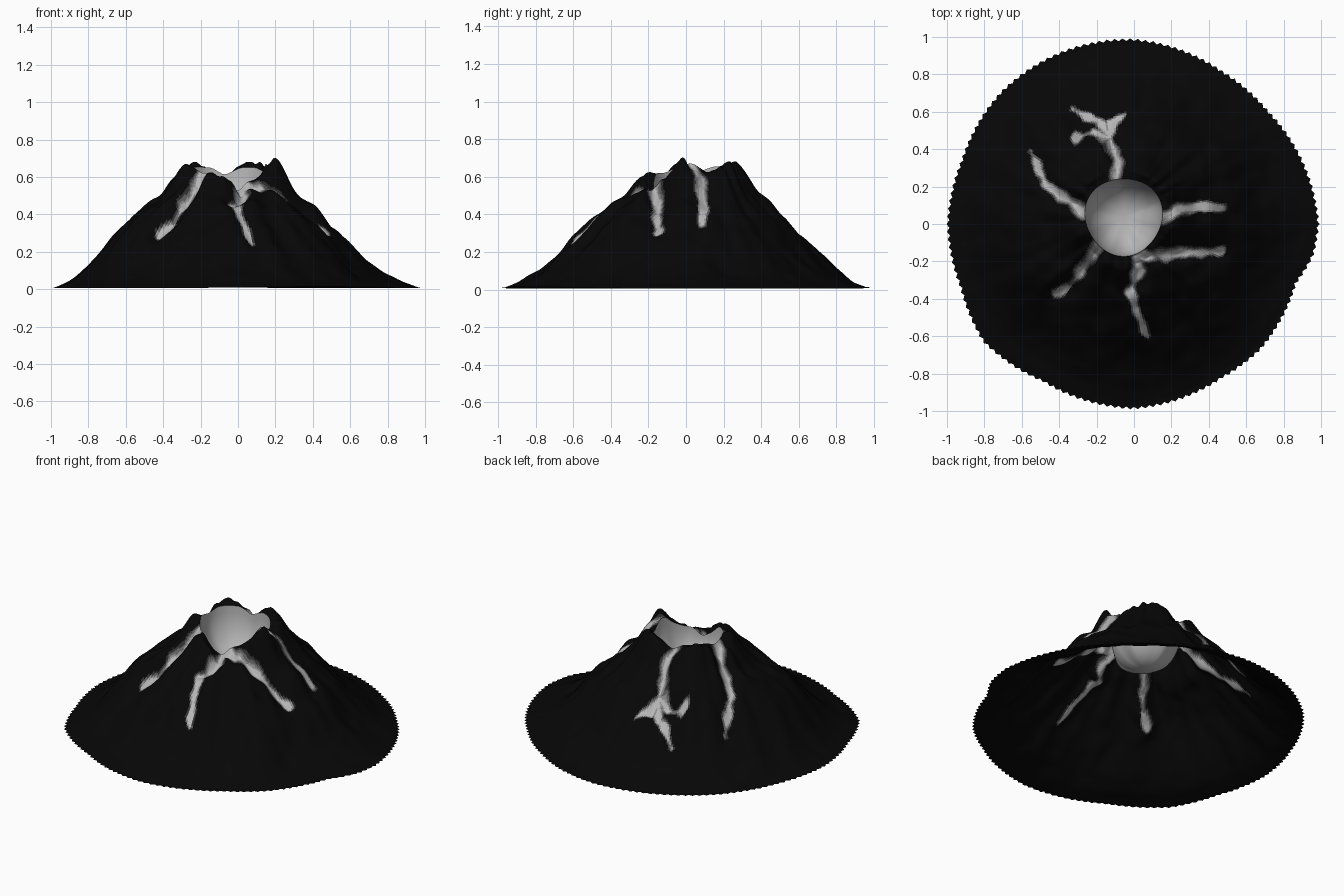
import bpy, bmesh, math
from mathutils import Vector, noise

if "Cube" in bpy.data.objects:
    bpy.data.objects.remove(bpy.data.objects["Cube"])

CX, CY = -0.055, 0.04          # crater centre
SEG, RINGS, BOWL = 300, 110, 20


def lerp_keys(keys, x):
    """Linear interpolation through (position, value) pairs."""
    for (a, va), (b, vb) in zip(keys, keys[1:]):
        if a <= x <= b:
            return va + (vb - va) * (x - a) / (b - a)
    return keys[-1][1]


# Foot outline radius and crater rim height, by angle in degrees
FOOT = [(0, .985), (20, .96), (40, .935), (60, .94), (90, .985), (110, .995), (135, 1.0),
        (160, .98), (180, .995), (200, .985), (218, 1.02), (240, .97), (270, .985),
        (300, .945), (315, .95), (340, .92), (350, .97), (360, .985)]
RIM = [(0, .67), (20, .62), (45, .65), (70, .65), (95, .61), (115, .65), (150, .655),
       (170, .63), (200, .66), (228, .62), (250, .62), (270, .55), (285, .52),
       (300, .575), (315, .585), (335, .62), (350, .67), (360, .67)]
# Flank height from rim (0) to foot (1)
FLANK = [(0, .65), (.07, .655), (.13, .59), (.2, .515), (.3, .45), (.4, .38), (.5, .298),
         (.63, .195), (.75, .11), (.87, .046), (1, .008)]
# Lava channels running down from the crater
FLOWS = [
    [(-.10, .22), (-.09, .33), (-.13, .46), (-.22, .49), (-.30, .46)],
    [(-.13, .46), (-.19, .55), (-.33, .61)],
    [(-.13, .46), (-.12, .54), (-.05, .58)],
    [(-.26, .06), (-.36, .13), (-.47, .21), (-.55, .39)],
    [(-.19, -.11), (-.26, -.22), (-.34, -.33), (-.42, -.37)],
    [(.01, -.16), (.03, -.24), (-.02, -.36), (.02, -.48), (.07, -.60)],
    [(.04, -.17), (.14, -.17), (.25, -.15), (.47, -.15)],
    [(.15, .03), (.24, .08), (.33, .09), (.47, .08)],
]
# Local swells and hollows: x, y, spread in x, spread in y, height
SWELLS = [(-.64, -.12, .14, .25, .06), (.21, -.02, .06, .06, .05),
          (-.36, -.35, .08, .08, -.03), (-.15, -.23, .06, .07, .02),
          (.72, 0, .18, .4, -.055), (.42, 0, .1, .08, .02), (.08, .25, .1, .07, .03)]


def flow_distance(x, y):
    best = 9.0
    for path in FLOWS:
        for (ax, ay), (bx, by) in zip(path, path[1:]):
            dx, dy = bx - ax, by - ay
            f = max(0, min(1, ((x - ax) * dx + (y - ay) * dy) / (dx * dx + dy * dy)))
            best = min(best, math.hypot(x - ax - f * dx, y - ay - f * dy))
    return best


def rim_point(deg):
    a = math.radians(deg)
    r = .207 + .006 * math.sin(3 * a)
    z = sum(lerp_keys(RIM, (deg + d) % 360) for d in (-4, -2, 0, 2, 4)) / 5
    return Vector((CX + r * math.cos(a), CY + r * math.sin(a), z))


def flank_point(deg, t):
    a = math.radians(deg)
    rim, foot = rim_point(deg), lerp_keys(FOOT, deg)
    if t == 1:                                   # ragged foot
        foot += .007 * (-1) ** round(deg * SEG / 360)
    x = rim.x + (foot * math.cos(a) - rim.x) * t
    y = rim.y + (foot * math.sin(a) - rim.y) * t
    z = sum(lerp_keys(FLANK, max(0, min(1, t + d))) for d in (-.02, 0, .02)) / 3
    z += (rim.z - z) * max(0, 1 - t / .02)
    z += (rim.z - .65) * min(1, t / .02) * max(0, 1 - t / .3) ** 1.3
    fade = min(1, t / .06) * min(1, (1 - t) * 2)
    for sx, sy, wx, wy, h in SWELLS:
        z += h * fade * math.exp(-((x - sx) / wx) ** 2 - ((y - sy) / wy) ** 2)
    # gullies along the flows, then rocky ridges
    deep = .075 * max(.3, 1 - t)
    z -= deep * fade * math.exp(-(flow_distance(x, y) / .05) ** 2)
    rough = noise.noise(Vector((x * 5, y * 5, 1.7))) * .035
    rough += noise.noise(Vector((math.cos(a) * 6, math.sin(a) * 6, t * 2))) * .03
    rough += noise.noise(Vector((x * 11, y * 11, 4.2))) * .02
    z += rough * fade
    floor = .010 - .008 * math.sin(a * 2 + .6) * t   # wavy foot touching the ground
    return Vector((x, y, max(z, floor) - .0045 * t))


def material(name, shade):
    m = bpy.data.materials.new(name)
    m.diffuse_color = (shade, shade, shade, 1)
    m.use_nodes = True
    m.node_tree.nodes["Principled BSDF"].inputs["Base Color"].default_value = m.diffuse_color
    return m


SHADES = [material(n, s) for n, s in (("rock", .002), ("warm_rock", .03), ("ember", .12),
                                      ("glow", .27), ("lava", .47))]


def polar_object(name, point, rings, mats, pick=None, close=False):
    """Rings of vertices joined by quads, optionally closed at the last ring."""
    bm = bmesh.new()
    grid = [[bm.verts.new(point(i * 360 / SEG, j / rings)) for i in range(SEG)]
            for j in range(rings if close else rings + 1)]
    for lo, hi in zip(grid, grid[1:]):
        for i in range(SEG):
            k = (i + 1) % SEG
            bm.faces.new((lo[i], hi[i], hi[k], lo[k]))
    if close:
        tip = bm.verts.new(point(0, 1))
        for i in range(SEG):
            bm.faces.new((grid[-1][i], tip, grid[-1][(i + 1) % SEG]))
    bmesh.ops.recalc_face_normals(bm, faces=bm.faces)
    if sum(f.normal.z for f in bm.faces) < 0:
        bmesh.ops.reverse_faces(bm, faces=bm.faces)
    for f in bm.faces:
        f.smooth = True
        if pick:
            f.material_index = pick(f.calc_center_median())
    me = bpy.data.meshes.new(name)
    bm.to_mesh(me)
    bm.free()
    for m in mats:
        me.materials.append(m)
    ob = bpy.data.objects.new(name, me)
    bpy.context.collection.objects.link(ob)


def flank_shade(c):
    """Lava fades into rock away from each flow and down the slope."""
    r = math.hypot(c.x - CX, c.y - CY)
    d = flow_distance(c.x, c.y) + .025 * noise.noise(Vector((c.x * 14, c.y * 14, 0)))
    heat = 1.55 - d / max(.012, .032 - .035 * (r - .2))
    return max(0, min(4, int(heat * 4)))


def bowl_point(deg, t):
    rim = rim_point(deg)
    s, low = 1 - t, .37
    return Vector((CX + (rim.x - CX) * s, CY + (rim.y - CY) * s,
                   low + (rim.z - low) * (1 - (1 - s ** 2.3) ** .5)))


# Hollow mountain shell, rings packed closer near the rim
polar_object("mountain", lambda d, t: flank_point(d, t ** 1.3), RINGS, SHADES, flank_shade)

# Lava bowl hanging inside the crater
polar_object("crater_bowl", lambda d, t: bowl_point(d, t ** 1.5), BOWL, SHADES[-1:], close=True)
